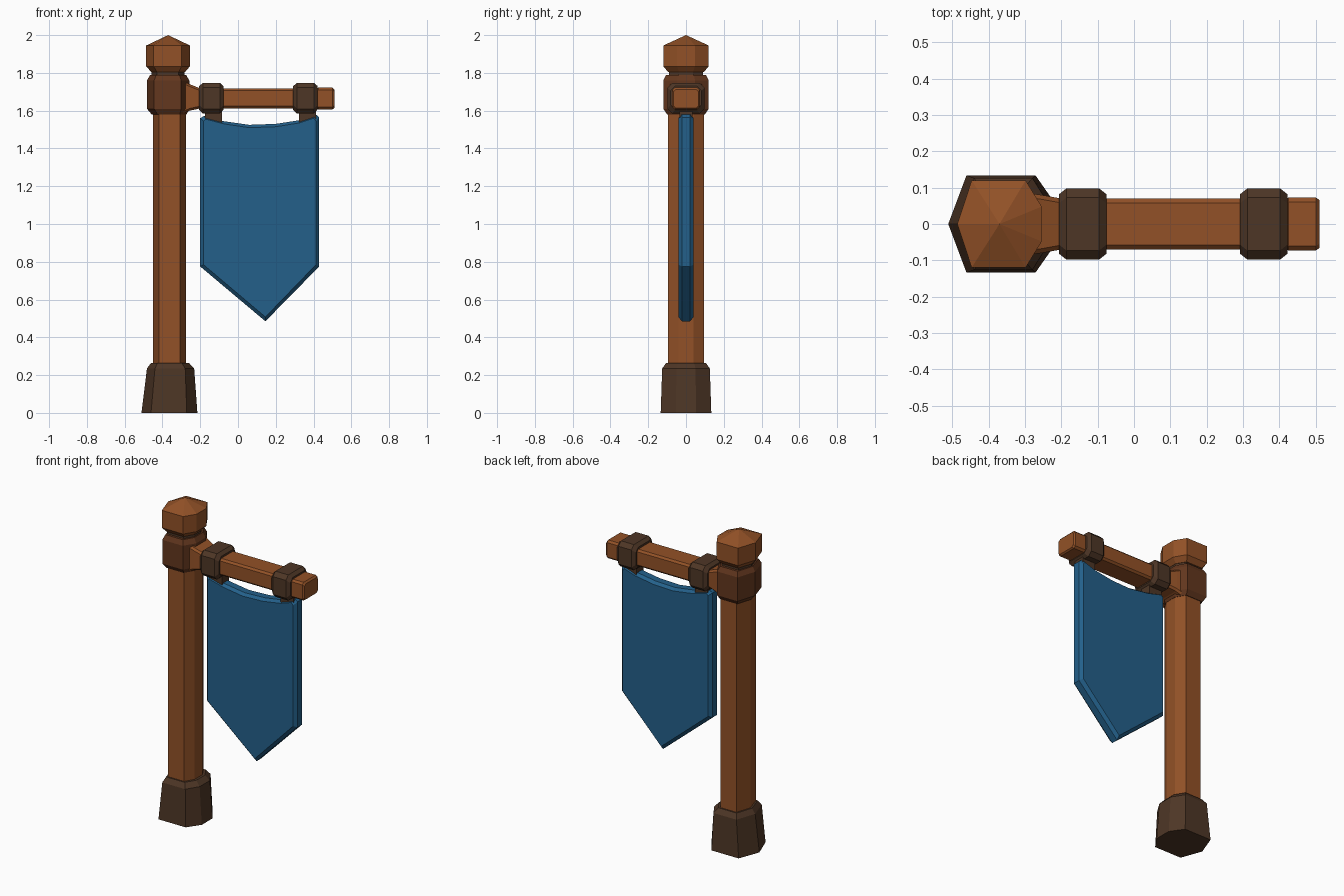
import bpy, bmesh

if "Cube" in bpy.data.objects:
    bpy.data.objects.remove(bpy.data.objects["Cube"])


def material(name, rgb):
    m = bpy.data.materials.new(name)
    m.diffuse_color = (*rgb, 1)
    m.use_nodes = True
    m.node_tree.nodes["Principled BSDF"].inputs["Base Color"].default_value = m.diffuse_color
    return m


WOOD = material("orange wood", (0.29, 0.083, 0.020))
BAND = material("brown collar", (0.125, 0.038, 0.013))
DARK = material("dark brown", (0.076, 0.037, 0.019))
BLUE = material("blue cloth", (0.017, 0.117, 0.255))


def loft(name, rings, mat):
    """Skin a list of equal-length point rings and cap both ends."""
    bm = bmesh.new()
    loops = [[bm.verts.new(p) for p in r] for r in rings]
    n = len(rings[0])
    for a, b in zip(loops, loops[1:]):
        for i in range(n):
            j = (i + 1) % n
            bm.faces.new((a[i], a[j], b[j], b[i]))
    bm.faces.new(loops[0])
    bm.faces.new(loops[-1])
    bmesh.ops.remove_doubles(bm, verts=bm.verts, dist=0.0005)
    bmesh.ops.recalc_face_normals(bm, faces=bm.faces)
    me = bpy.data.meshes.new(name)
    bm.to_mesh(me)
    bm.free()
    me.materials.append(mat)
    ob = bpy.data.objects.new(name, me)
    bpy.context.collection.objects.link(ob)
    return ob


# Seven-sided carved section: pointed on the left, flat on the right
SECTION = [(-1, 0), (-.66, -1), (.62, -1), (1, -.4), (1, .4), (.62, 1), (-.66, 1)]


def upright(name, levels, mat):
    """levels: (z, centre x, half x, half y)"""
    loft(name, [[(cx + u * hx, v * hy, z) for u, v in SECTION]
                for z, cx, hx, hy in levels], mat)


def along_x(name, levels, mat, c):
    """Chamfered box section along x; levels: (x, half y, bottom z, top z)"""
    rings = []
    for x, h, b, t in levels:
        rings.append([(x, -h + c, b), (x, h - c, b), (x, h, b + c), (x, h, t - c),
                      (x, h - c, t), (x, -h + c, t), (x, -h, t - c), (x, -h, b + c)])
    loft(name, rings, mat)


# Post, foot, collar and finial
upright("post", [(0.2, -.362, .087, .096), (1.62, -.362, .087, .096)], WOOD)
upright("foot", [(0, -.363, .148, .134), (.235, -.357, .125, .126),
                 (.265, -.36, .1, .105)], DARK)
upright("collar", [(1.58, -.365, .092, .1), (1.61, -.37, .112, .12),
                   (1.76, -.37, .112, .12), (1.79, -.37, .095, .105)], BAND)
upright("neck", [(1.77, -.37, .088, .09), (1.83, -.37, .088, .09)], DARK)
upright("finial", [(1.805, -.37, .09, .095), (1.835, -.37, .116, .12),
                   (1.945, -.37, .116, .12), (2.0, -.37, 0, 0)], WOOD)

# Cross beam with a flare at the collar
along_x("beam", [(-.29, .085, 1.585, 1.755), (-.255, .08, 1.6, 1.74),
                 (-.2, .07, 1.612, 1.718), (.42, .07, 1.612, 1.718),
                 (.425, .073, 1.607, 1.722), (.5, .073, 1.607, 1.722),
                 (.51, .066, 1.614, 1.712)], WOOD, .012)

# Rings around the beam, each with a strap down to the cloth
for side, x in (("left", -.141), ("right", .357)):
    along_x(side + "_ring", [(x - .065, .082, 1.605, 1.73), (x - .045, .098, 1.585, 1.747),
                             (x + .045, .098, 1.585, 1.747), (x + .065, .082, 1.605, 1.73)],
            DARK, .025)
    along_x(side + "_strap", [(x - .035, .035, 1.53, 1.61), (x + .055, .035, 1.53, 1.61)],
            DARK, .008)

# Banner cloth: sagging top, pointed bottom, chamfered rim
OUTER = [(-.2, .775), (.145, .485), (.43, .775), (.43, 1.565), (.41, 1.582), (.33, 1.55),
         (.2, 1.53), (.06, 1.525), (-.08, 1.545), (-.18, 1.572), (-.2, 1.56)]
INNER = [(-.183, .785), (.145, .508), (.413, .785), (.413, 1.545), (.4, 1.56), (.325, 1.535),
         (.2, 1.515), (.06, 1.51), (-.075, 1.53), (-.17, 1.555), (-.183, 1.545)]
loft("banner", [[(x, y, z) for x, z in pts] for y, pts in
                ((-.041, INNER), (-.022, OUTER), (.022, OUTER), (.041, INNER))], BLUE)
